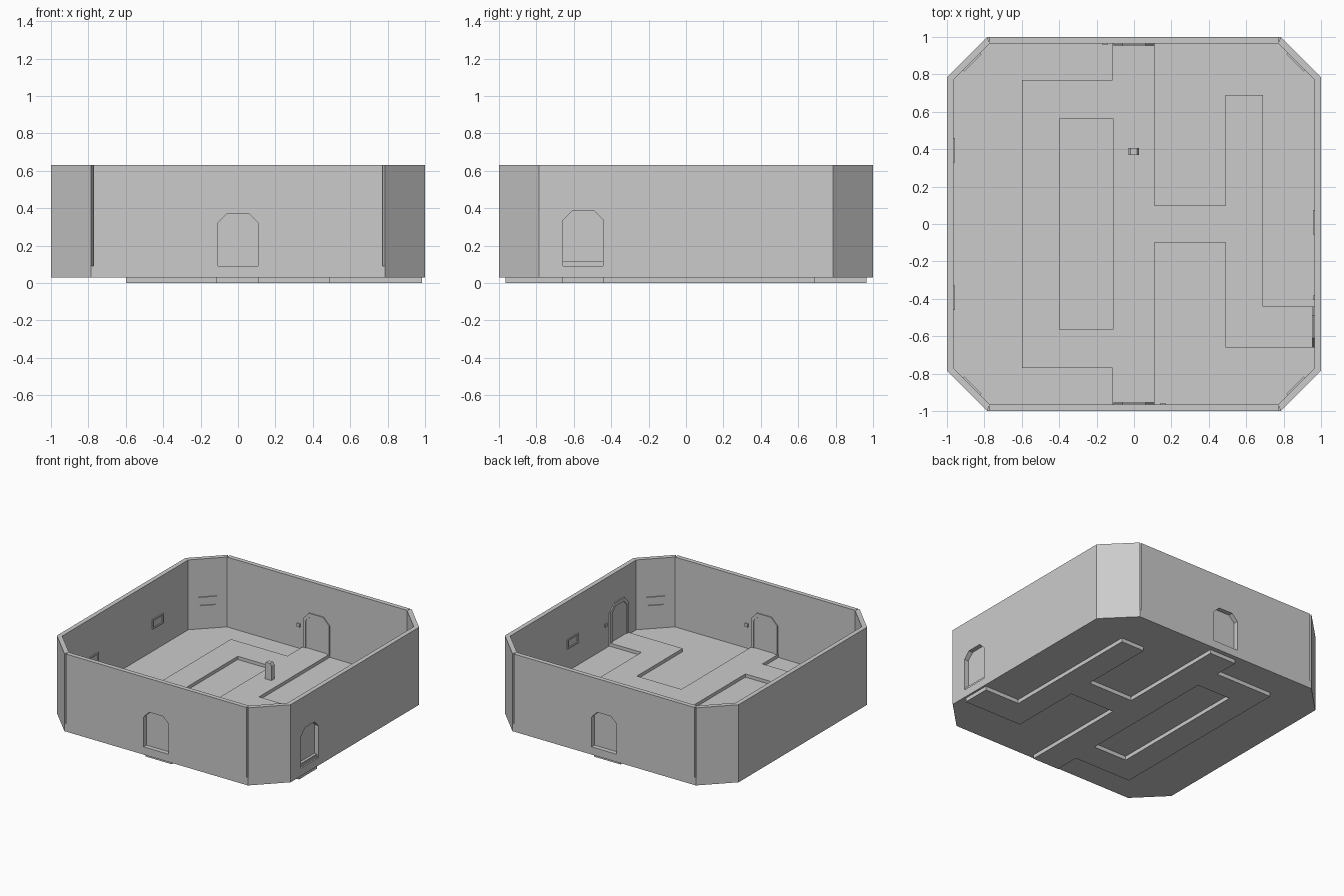
import bpy, bmesh
from math import radians
from mathutils import Vector, Matrix
from mathutils.geometry import tessellate_polygon

if "Cube" in bpy.data.objects:
    bpy.data.objects.remove(bpy.data.objects["Cube"])

GREY = bpy.data.materials.new("stone_grey")
GREY.diffuse_color = (0.6, 0.6, 0.6, 1)
GREY.use_nodes = True
GREY.node_tree.nodes["Principled BSDF"].inputs["Base Color"].default_value = GREY.diffuse_color


def prism(name, loops, lo, hi, place=Matrix()):
    """Extrude outline loops (first outer, others holes) from lo to hi along local z."""
    flat = [p for loop in loops for p in loop]
    n = len(flat)
    tris = tessellate_polygon([[Vector((x, y, 0)) for x, y in l] for l in loops])
    verts = [(x, y, lo) for x, y in flat] + [(x, y, hi) for x, y in flat]
    faces = [tuple(t) for t in tris] + [tuple(i + n for i in t) for t in tris]
    start = 0
    for loop in loops:
        m = len(loop)
        for i in range(m):
            a, b = start + i, start + (i + 1) % m
            faces.append((a, b, b + n, a + n))
        start += m
    mesh = bpy.data.meshes.new(name)
    mesh.from_pydata(verts, [], faces)
    mesh.transform(place)
    bm = bmesh.new()
    bm.from_mesh(mesh)
    bmesh.ops.recalc_face_normals(bm, faces=bm.faces)
    bmesh.ops.dissolve_limit(bm, angle_limit=0.01, verts=bm.verts, edges=bm.edges)
    bm.to_mesh(mesh)
    bm.free()
    mesh.materials.append(GREY)
    obj = bpy.data.objects.new(name, mesh)
    bpy.context.collection.objects.link(obj)
    return obj


def side(angle):
    """Local x runs along a wall, local y is up, local z points outward (front at 0)."""
    return Matrix.Rotation(radians(angle), 4, 'Z') @ Matrix.Rotation(radians(90), 4, 'X')


def rect(cx, cy, w, h):
    return [(cx - w / 2, cy - h / 2), (cx + w / 2, cy - h / 2),
            (cx + w / 2, cy + h / 2), (cx - w / 2, cy + h / 2)]


def arch(c, half, bottom, top):
    k = half * 0.45
    return [(c - half, bottom), (c - half, top - k), (c - half + k, top),
            (c + half - k, top), (c + half, top - k), (c + half, bottom)]


OUT, INN, CUT, BASE, TOP, PATH = 1.0, 0.965, 0.785, 0.09, 0.63, 0.11

# floor slab with cut corners
octagon = [(-CUT, -OUT), (CUT, -OUT), (OUT, -CUT), (OUT, CUT),
           (CUT, OUT), (-CUT, OUT), (-OUT, CUT), (-OUT, -CUT)]
prism("floor", [octagon], 0.03, BASE)

# raised walkway with a sunken island
walk = [(-.6, -.77), (-.115, -.77), (-.115, -.965), (.11, -.965), (.11, -.1),
        (.49, -.1), (.49, -.66), (.985, -.66), (.985, -.44), (.69, -.44),
        (.69, .69), (.49, .69), (.49, .1), (.11, .1), (.11, .965),
        (-.115, .965), (-.115, .77), (-.6, .77)]
prism("walkway", [walk, rect(-.255, 0, .285, 1.13)], 0.0, PATH + 0.005)

# four walls: name, angle, half length, door centre, door top, plaque centres
walls = [("front", 0, .772, 0, .37, []),
         ("right", 90, CUT, -.55, .385, [.01]),
         ("back", 180, .772, 0, .37, []),
         ("left", 270, CUT, None, 0, [-.395, .395])]
for name, angle, half, door, top, plaques in walls:
    place = side(angle)
    outline = [(half, BASE), (half, TOP), (-half, TOP), (-half, BASE)]
    if door is not None:
        outline += arch(door, .107, BASE, top)
        # door panel closing the opening at the inner face
        prism(name + "_door", [arch(door, .11, BASE, top + .01)], .958, INN, place)
        # door frame standing proud of the inner wall
        prism(name + "_door_frame",
              [arch(door, .11, BASE, top + .02), arch(door, .088, PATH, top - .005)],
              .952, .96, place)
        # small call button beside the door
        prism(name + "_button", [rect(door + .155, .27, .025, .025)], .957, INN, place)
    prism(name + "_wall", [outline], INN, OUT, place)
    for c in plaques:
        prism(name + "_plaque", [rect(c, .30, .13, .075), rect(c, .30, .11, .055)],
              .957, INN, place)

# right door sill
prism("right_sill", [rect(-.55, .0975, .214, .015)], .96, .99, side(90))

# angled corner walls, each with a plaque
corner = [(CUT, -OUT), (OUT, -CUT), (INN, -.77), (.77, -INN)]
inner = (INN + .77) / 2 ** 0.5
for i, name in enumerate(["front_right", "back_right", "back_left", "front_left"]):
    prism(name + "_corner", [corner], BASE, TOP, Matrix.Rotation(radians(90 * i), 4, 'Z'))
    prism(name + "_plaque", [rect(0, .30, .13, .075), rect(0, .30, .11, .055)],
          inner - .008, inner + .001, side(45 + 90 * i))

# short post with clipped shoulders on the walkway
post = [(-.03, PATH), (.027, PATH), (.027, .23), (.017, .245), (-.02, .245), (-.03, .23)]
prism("post", [post], -.405, -.37, side(0))
